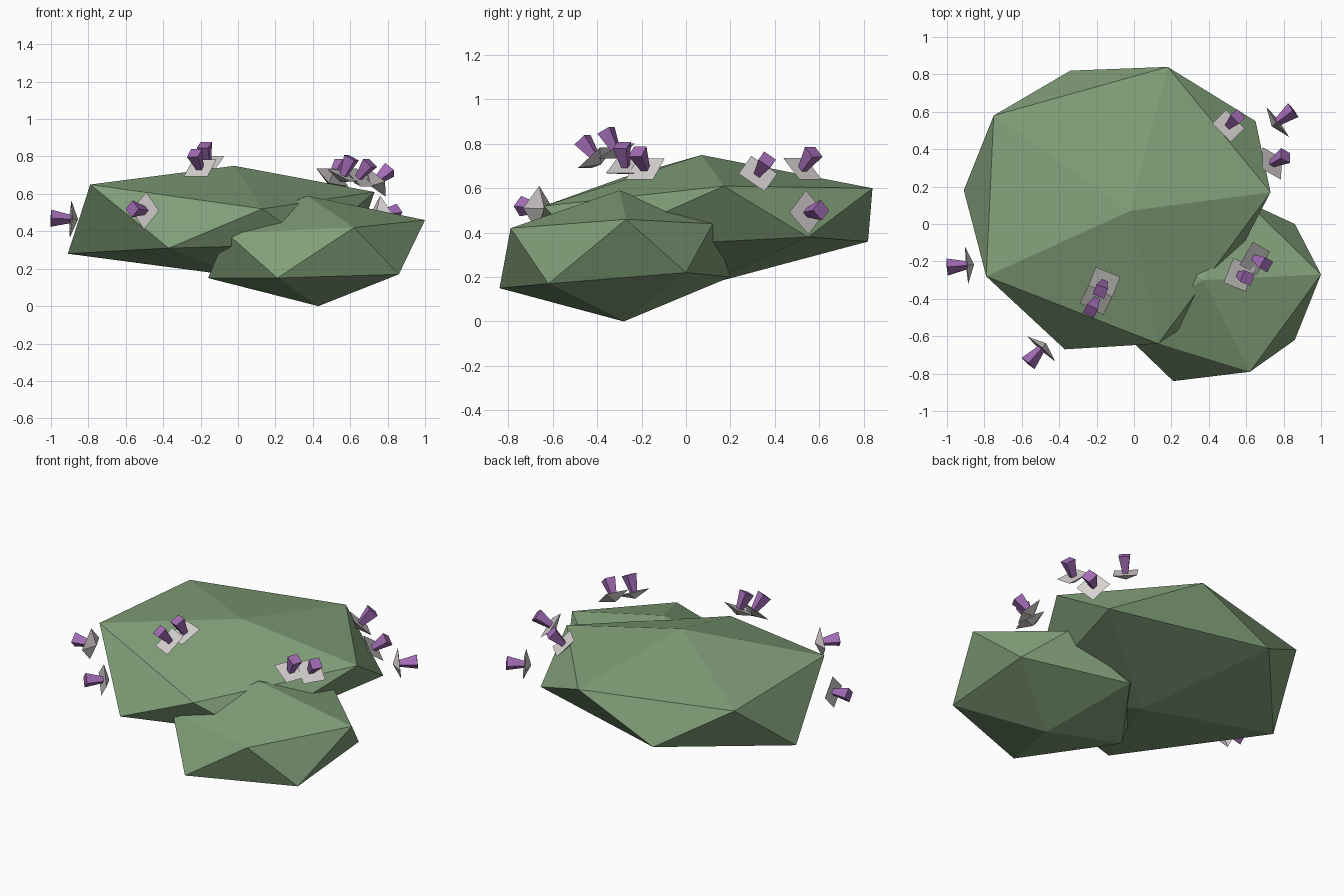
import bpy
import bmesh
from math import pi
from mathutils import Vector, Matrix

default_cube = bpy.data.objects.get("Cube")
if default_cube:
    bpy.data.objects.remove(default_cube, do_unlink=True)


def make_material(name, colour):
    material = bpy.data.materials.new(name)
    material.use_nodes = True
    material.diffuse_color = (*colour, 1)
    shader = material.node_tree.nodes["Principled BSDF"]
    shader.inputs["Base Color"].default_value = (*colour, 1)
    shader.inputs["Roughness"].default_value = 0.9
    return material


leaf_green = make_material("leaf green", (0.22, 0.35, 0.19))
petal_grey = make_material("petal grey", (0.68, 0.65, 0.64))
bloom_purple = make_material("bloom purple", (0.36, 0.15, 0.46))


def finish(bm, name, material, matrix=None):
    bmesh.ops.remove_doubles(bm, verts=bm.verts, dist=0.0001)
    bmesh.ops.recalc_face_normals(bm, faces=bm.faces)
    mesh = bpy.data.meshes.new(name)
    bm.to_mesh(mesh)
    bm.free()
    mesh.materials.append(material)
    part = bpy.data.objects.new(name, mesh)
    if matrix:
        part.matrix_world = matrix
    bpy.context.scene.collection.objects.link(part)
    return part


# Twenty-sided clump: a top, two staggered rings of five, and a bottom
def make_clump(name, top, upper, lower, bottom):
    bm = bmesh.new()
    crown, base = bm.verts.new(top), bm.verts.new(bottom)
    high = [bm.verts.new(point) for point in upper]
    low = [bm.verts.new(point) for point in lower]
    count = len(high)
    for i in range(count):
        following = (i + 1) % count
        bm.faces.new((crown, high[i], high[following]))
        bm.faces.new((high[i], low[i], high[following]))
        bm.faces.new((high[following], low[i], low[following]))
        bm.faces.new((base, low[following], low[i]))
    return finish(bm, name, leaf_green)


make_clump(
    "large_bush", (-.02, .07, .75),
    [(.73, .17, .61), (.18, .84, .6), (-.75, .58, .61), (-.79, -.28, .65), (.13, -.64, .52)],
    [(.65, .55, .38), (-.34, .82, .36), (-.91, .18, .28), (-.37, -.67, .31), (.4, -.46, .33)],
    (0, .07, .16))

make_clump(
    "small_bush", (.37, -.3, .59),
    [(1, -.27, .46), (.6, .12, .44), (-.04, .04, .43), (-.06, -.58, .39), (.62, -.79, .42)],
    [(.86, 0, .22), (.2, .2, .2), (-.16, -.3, .15), (.21, -.84, .15), (.86, -.62, .17)],
    (.43, -.28, 0))


# Four-sided tapered piece running along its own z axis
def make_taper(name, material, matrix, start, end, start_radius, end_radius):
    bm = bmesh.new()
    bmesh.ops.create_cone(
        bm, cap_ends=True, segments=4,
        radius1=start_radius, radius2=end_radius, depth=end - start,
        matrix=Matrix.Translation((0, 0, (start + end) / 2)))
    return finish(bm, name, material, matrix)


# Flower: a shallow pyramid of petals with a flared bloom growing outwards
def make_flower(label, centre, tip):
    centre = Vector(centre)
    axis = (Vector(tip) - centre).normalized()
    roll = pi / 4 if axis.z > 0.65 else 0
    turn = axis.to_track_quat("Z", "Y").to_matrix().to_4x4()
    matrix = Matrix.Translation(centre) @ turn @ Matrix.Rotation(roll, 4, "Z")
    make_taper(label + "_petals", petal_grey, matrix, -0.03, 0.01, 0, 0.1)
    make_taper(label + "_bloom", bloom_purple, matrix, 0, 0.115, 0.02, 0.046)


flowers = {
    "right_side_flower": ((-.885, -.22, .465), (-1, -.23, .47)),
    "front_flower": ((-.49, -.66, .51), (-.57, -.75, .52)),
    "crown_flower_back": ((-.16, -.31, .76), (-.18, -.36, .86)),
    "crown_flower_front": ((-.2, -.4, .73), (-.23, -.46, .81)),
    "small_bush_flower_back": ((.64, -.18, .68), (.71, -.22, .77)),
    "small_bush_flower_front": ((.56, -.27, .69), (.61, -.29, .8)),
    "back_flower_top": ((.5, .52, .68), (.54, .56, .74)),
    "back_flower_side": ((.73, .32, .66), (.8, .36, .72)),
    "back_flower_low": ((.76, .54, .49), (.84, .6, .5)),
}
for label, (centre, tip) in flowers.items():
    make_flower(label, centre, tip)
